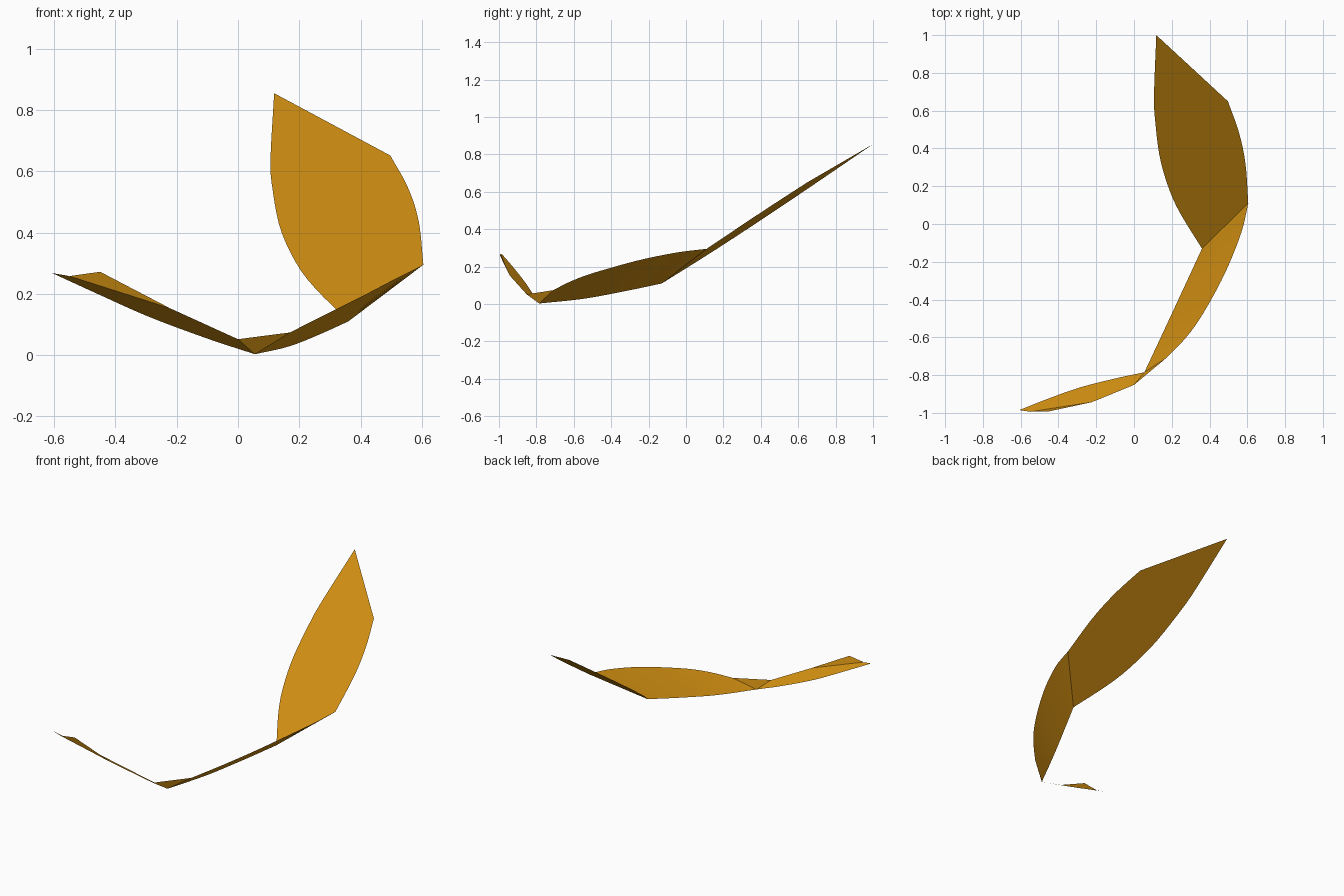
import bpy
import bmesh
from mathutils import Vector

old = bpy.data.objects.get("Cube")
if old:
    bpy.data.objects.remove(old, do_unlink=True)

# One ochre colour for the whole sheet
COLOUR = (0.64, 0.275, 0.006, 1.0)
ochre = bpy.data.materials.new("ochre")
ochre.use_nodes = True
ochre.diffuse_color = COLOUR
bsdf = next(n for n in ochre.node_tree.nodes if n.type == 'BSDF_PRINCIPLED')
bsdf.inputs["Base Color"].default_value = COLOUR


def smooth_path(points, steps=6):
    """Smooth curve through the given points."""
    p = [Vector(q) for q in points]
    p = [2 * p[0] - p[1]] + p + [2 * p[-1] - p[-2]]
    out = []
    for i in range(1, len(p) - 2):
        a, b, c, d = p[i - 1:i + 3]
        for k in range(steps):
            t = k / steps
            out.append(0.5 * (2 * b + (c - a) * t + (2 * a - 5 * b + 4 * c - d) * t ** 2
                              + (3 * b - a - 3 * c + d) * t ** 3))
    return out + [p[-2]]


def resample(path, n):
    """Evenly spaced points along a path."""
    dist = [0.0]
    for a, b in zip(path, path[1:]):
        dist.append(dist[-1] + (b - a).length)
    out, j = [], 0
    for k in range(n + 1):
        s = dist[-1] * k / n
        while j < len(path) - 2 and dist[j + 1] < s:
            j += 1
        f = (s - dist[j]) / (dist[j + 1] - dist[j])
        out.append(path[j].lerp(path[j + 1], f))
    return out


def panel(name, edge_a, edge_b, n=24):
    """Ruled sheet spanning two edges."""
    bm = bmesh.new()
    rows = [(bm.verts.new(a), bm.verts.new(b))
            for a, b in zip(resample(edge_a, n), resample(edge_b, n))]
    for (a, b), (c, d) in zip(rows, rows[1:]):
        bm.faces.new((a, b, d, c))
    bmesh.ops.remove_doubles(bm, verts=bm.verts, dist=1e-5)
    bmesh.ops.recalc_face_normals(bm, faces=bm.faces)
    if sum(f.normal.z * f.calc_area() for f in bm.faces) < 0:
        bmesh.ops.reverse_faces(bm, faces=bm.faces)
    for f in bm.faces:
        f.smooth = True
    mesh = bpy.data.meshes.new(name)
    bm.to_mesh(mesh)
    bm.free()
    mesh.materials.append(ochre)
    obj = bpy.data.objects.new(name, mesh)
    bpy.context.collection.objects.link(obj)
    return obj


def on_blade(x, y):
    """Point on the sloping flat plane of the blade."""
    return (x, y, 0.11 + 0.0904 * (x - 0.36) + 0.6785 * (y + 0.13))


# Shared corners of the folds
hinge_in, hinge_out = (0.36, -0.13, 0.11), (0.605, 0.11, 0.295)
low_point = (0.055, -0.785, 0.003)
fold_right, fold_left = (0.17, -0.71, 0.074), (0.0, -0.852, 0.052)
tail_bend, tail_corner = (-0.222, -0.943, 0.153), (-0.55, -0.994, 0.258)
tail_tip = (-0.607, -0.985, 0.268)

# Broad flat blade
inner = [hinge_in] + [on_blade(*q) for q in (
    (0.25, 0.047), (0.19, 0.173), (0.138, 0.346), (0.113, 0.537),
    (0.106, 0.678), (0.118, 1.0))]
outer = [hinge_out] + [on_blade(*q) for q in (
    (0.59, 0.32), (0.555, 0.487), (0.497, 0.65))]
panel("blade_panel", smooth_path(inner), smooth_path(outer))

# Curved middle strip
near = [hinge_in, (0.265, -0.335, 0.067), (0.165, -0.55, 0.028), low_point]
far = [hinge_out, (0.57, -0.04, 0.277), (0.5, -0.22, 0.242), (0.42, -0.38, 0.2),
       (0.33, -0.53, 0.155), (0.25, -0.63, 0.115), fold_right]
panel("middle_panel", smooth_path(near), smooth_path(far))

# Small triangular fold at the lowest point
panel("corner_fold", [Vector(low_point)] * 1 + [Vector(fold_left)],
      [Vector(low_point), Vector(fold_right)], 1)

# Narrow tail
tail_inner = [low_point, (-0.1, -0.818, 0.054), (-0.288, -0.866, 0.124),
              (-0.45, -0.923, 0.196), tail_tip]
tail_outer = [Vector(q) for q in (fold_left, tail_bend, tail_corner, tail_tip)]
panel("tail_panel", smooth_path(tail_inner), tail_outer, 40)

# Upturned flap on the tail edge
panel("tail_flap", [Vector(tail_bend), Vector((-0.45, -0.992, 0.272))],
      [Vector(tail_bend), Vector(tail_corner)], 1)
